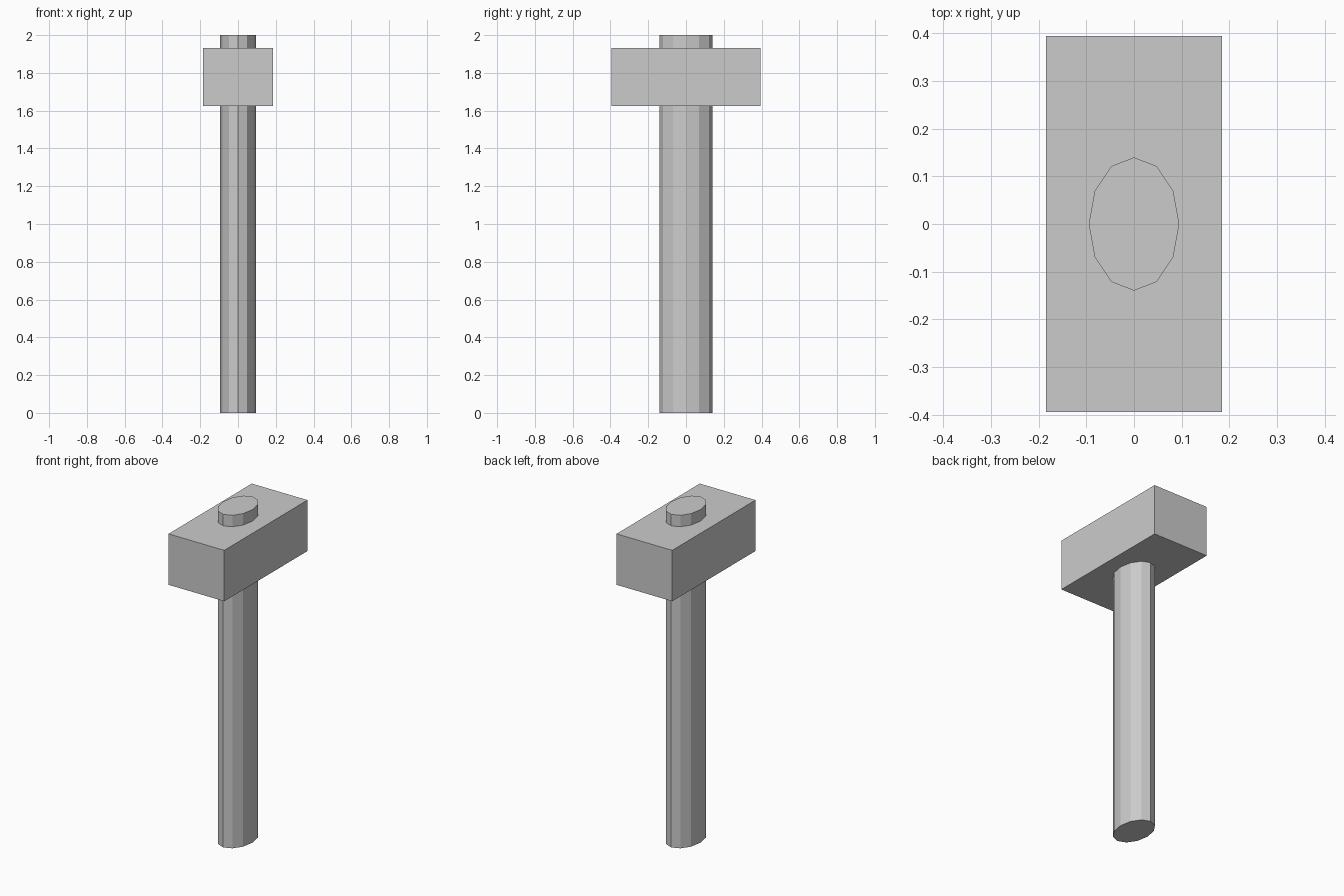
import bpy

if "Cube" in bpy.data.objects:
    bpy.data.objects.remove(bpy.data.objects["Cube"])

# Oval twelve-sided handle, running through the head
bpy.ops.mesh.primitive_cylinder_add(vertices=12, radius=1, depth=2, location=(0, 0, 1))
handle = bpy.context.object
handle.name = "handle"
handle.scale = (0.095, 0.14, 1)
bpy.ops.object.transform_apply(location=False, rotation=False, scale=True)

# Block head
bpy.ops.mesh.primitive_cube_add(size=1, location=(0, 0, 1.778))
head = bpy.context.object
head.name = "hammer_head"
head.scale = (0.37, 0.79, 0.306)
bpy.ops.object.transform_apply(location=False, rotation=False, scale=True)
